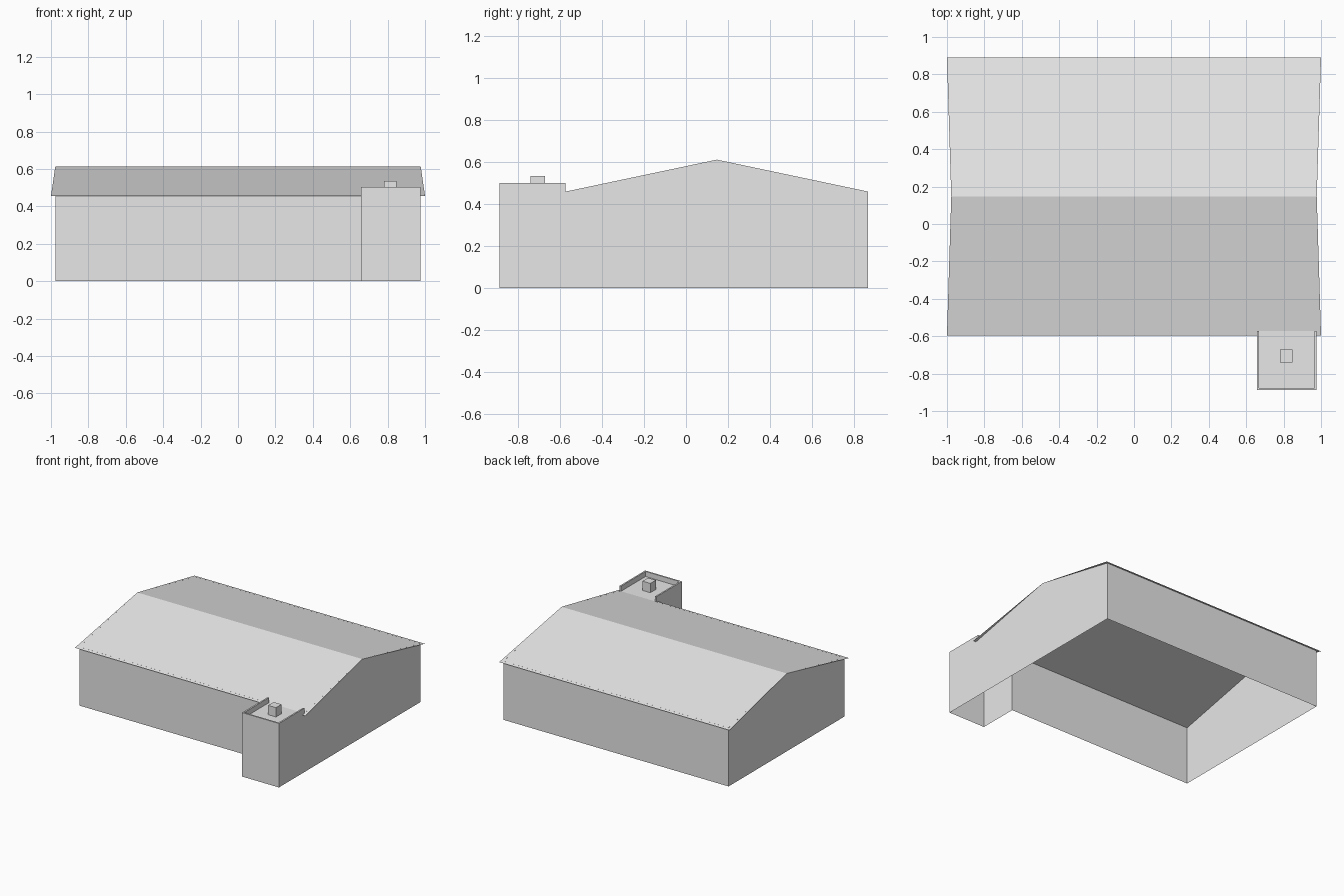
import bpy
import bmesh

cube = bpy.data.objects.get("Cube")
if cube:
    bpy.data.objects.remove(cube, do_unlink=True)

# One plain grey for the whole building
grey = bpy.data.materials.new("light_grey")
grey.use_nodes = True
colour = (0.8, 0.8, 0.8, 1)
grey.diffuse_color = colour
grey.node_tree.nodes["Principled BSDF"].inputs["Base Color"].default_value = colour


def finish(name, bm):
    bmesh.ops.remove_doubles(bm, verts=bm.verts, dist=0.0001)
    bmesh.ops.recalc_face_normals(bm, faces=bm.faces)
    mesh = bpy.data.meshes.new(name)
    bm.to_mesh(mesh)
    bm.free()
    mesh.materials.append(grey)
    obj = bpy.data.objects.new(name, mesh)
    bpy.context.collection.objects.link(obj)
    return obj


def add_face(bm, points):
    return bm.faces.new([bm.verts.new(p) for p in points])


def loft(bm, rows):
    """Join successive rows of points with quads."""
    for low, high in zip(rows, rows[1:]):
        for i in range(len(low) - 1):
            add_face(bm, (low[i], low[i + 1], high[i + 1], high[i]))


def at_height(path, z):
    return [(x, y, z) for x, y in path]


# Main dimensions
half_x = 0.977
ridge_y, ridge_z = 0.147, 0.612
front_y, back_y = ridge_y - 0.72, ridge_y + 0.72
wall_z, eave_z, eave_run = 0.46, 0.455, 0.742
tower_x, tower_y = 0.657, -0.888
deck_z, parapet_z, rim = 0.462, 0.502, 0.012

# Walls: open underneath, and open to the tower at the front corner
bm = bmesh.new()
for path in ([(tower_x, front_y), (-half_x, front_y)],
             [(-half_x, back_y), (half_x, back_y)]):
    loft(bm, [at_height(path, 0), at_height(path, wall_z)])
for x in (-half_x, half_x):
    add_face(bm, [(x, front_y, 0), (x, back_y, 0), (x, back_y, wall_z),
                  (x, ridge_y, ridge_z), (x, front_y, wall_z)])
finish("house_walls", bm)

# Roof: thin sheet with eaves slightly wider than the ridge
bm = bmesh.new()
loft(bm, [[(-w, y, z), (w, y, z)] for w, y, z in (
    (1, ridge_y - eave_run, eave_z),
    (half_x, ridge_y, ridge_z),
    (1, ridge_y + eave_run, eave_z))])
for f in bm.faces:
    f.normal_update()
finish("gable_roof", bm)

# Tower: three walls with a thin parapet around a sunken deck
outer = [(half_x, front_y), (half_x, tower_y),
         (tower_x, tower_y), (tower_x, front_y)]
inner = [(half_x - rim, front_y), (half_x - rim, tower_y + rim),
         (tower_x + rim, tower_y + rim), (tower_x + rim, front_y)]
rows = [at_height(outer, 0), at_height(outer, deck_z),
        at_height(outer, parapet_z), at_height(inner, parapet_z),
        at_height(inner, deck_z)]
bm = bmesh.new()
loft(bm, rows)
for end in (0, -1):
    add_face(bm, [row[end] for row in rows[1:]])
add_face(bm, rows[-1])
finish("corner_tower", bm)

# Small box vent on the tower deck
bm = bmesh.new()
bmesh.ops.create_cube(bm, size=1)
bmesh.ops.scale(bm, vec=(0.068, 0.068, 0.535 - deck_z), verts=bm.verts)
bmesh.ops.translate(bm, vec=(0.814, -0.706, (0.535 + deck_z) / 2), verts=bm.verts)
finish("roof_vent", bm)
